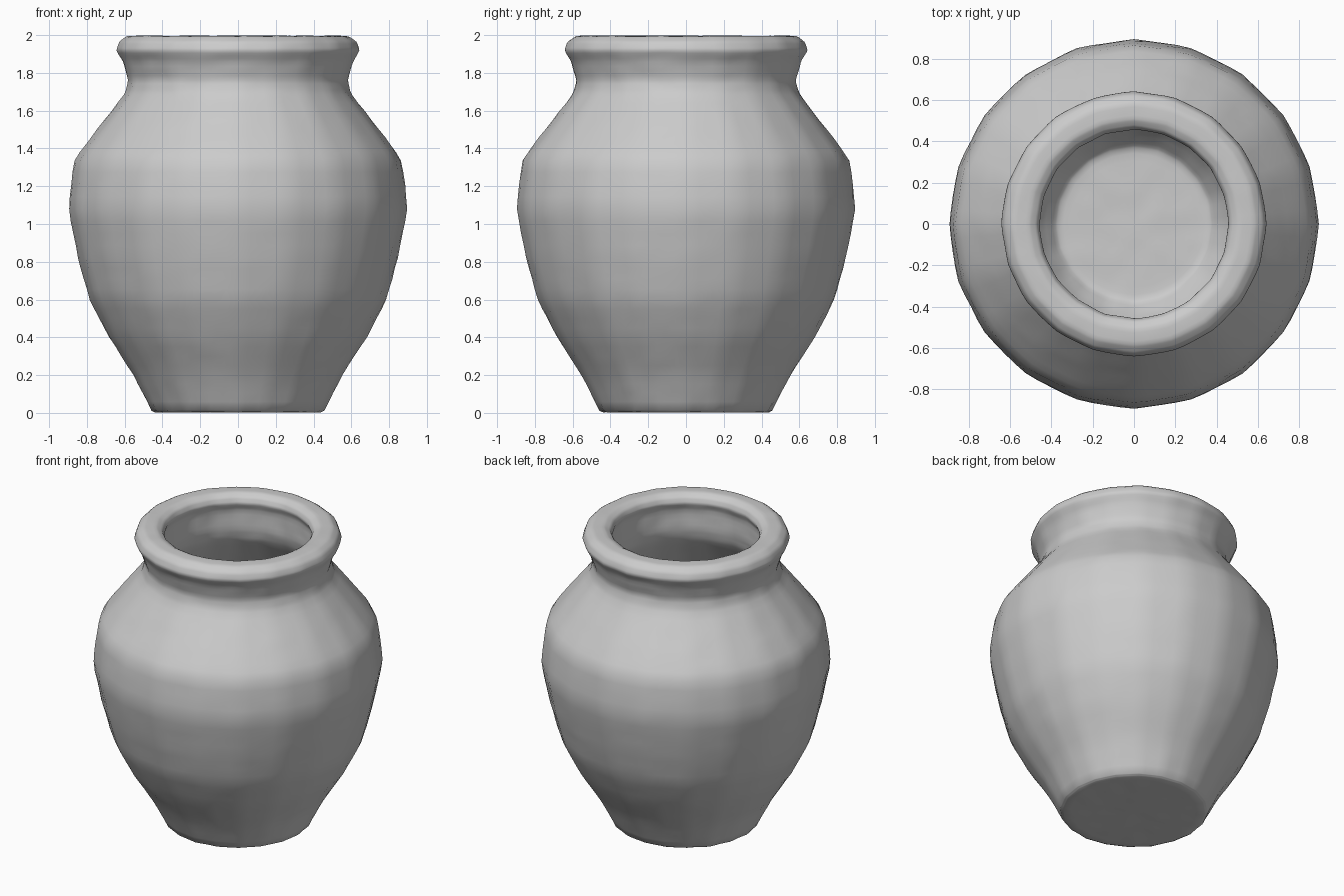
import bpy, bmesh, math
from mathutils import Vector, noise

if "Cube" in bpy.data.objects:
    bpy.data.objects.remove(bpy.data.objects["Cube"])

SIDES = 20

# Closed wall profile (radius, height): underside, outer wall, lip, inner wall, floor
outer = [(0.25, 0.003), (0.44, 0.003), (0.458, 0.012), (0.555, 0.20), (0.685, 0.40),
         (0.79, 0.60), (0.85, 0.82), (0.902, 1.08), (0.872, 1.34), (0.75, 1.50),
         (0.60, 1.69), (0.582, 1.76), (0.612, 1.86), (0.647, 1.92), (0.63, 1.965),
         (0.59, 1.995)]
inner = [(0.51, 1.997), (0.472, 1.975), (0.457, 1.94), (0.48, 1.89), (0.48, 1.75),
         (0.50, 1.67), (0.64, 1.47), (0.76, 1.30), (0.79, 1.08), (0.745, 0.82),
         (0.68, 0.60), (0.57, 0.40), (0.445, 0.20), (0.38, 0.12), (0.35, 0.11), (0.18, 0.11)]

# Lathe the twenty-sided jar
bm = bmesh.new()
rings = []
for r, z in outer + inner:
    ring = []
    for i in range(SIDES):
        a = 2 * math.pi * i / SIDES
        ring.append(bm.verts.new((r * math.cos(a), r * math.sin(a), z)))
    rings.append(ring)
for lo, hi in zip(rings, rings[1:]):
    for i in range(SIDES):
        j = (i + 1) % SIDES
        bm.faces.new((lo[i], lo[j], hi[j], hi[i]))

# Close the underside and the inner floor
for ring, z in ((rings[0], 0.003), (rings[-1], 0.11)):
    centre = bm.verts.new((0, 0, z))
    for i in range(SIDES):
        bm.faces.new((ring[i], ring[(i + 1) % SIDES], centre))

# Refine, soften the facet edges slightly and add hand-made clay bumps
bmesh.ops.subdivide_edges(bm, edges=bm.edges[:], cuts=3, use_grid_fill=True)
soft = [v for v in bm.verts if v.co.z > 0.02]
for _ in range(2):
    bmesh.ops.smooth_vert(bm, verts=soft, factor=0.4, use_axis_x=True,
                          use_axis_y=True, use_axis_z=True)
bmesh.ops.recalc_face_normals(bm, faces=bm.faces[:])
bm.normal_update()
moves = []
for v in bm.verts:
    p = Vector((v.co.x * 9, v.co.y * 9, v.co.z * 16))
    moves.append(v.normal * 0.0035 * noise.noise(p))
for v, move in zip(bm.verts, moves):
    v.co += move
    v.co.z = min(max(v.co.z, 0), 2)

mesh = bpy.data.meshes.new("clay_jar")
bm.to_mesh(mesh)
bm.free()
jar = bpy.data.objects.new("clay_jar", mesh)
bpy.context.collection.objects.link(jar)

# Smooth clay surface with a crisp foot edge
bpy.context.view_layer.objects.active = jar
jar.select_set(True)
bpy.ops.object.shade_smooth_by_angle(angle=math.radians(40))
